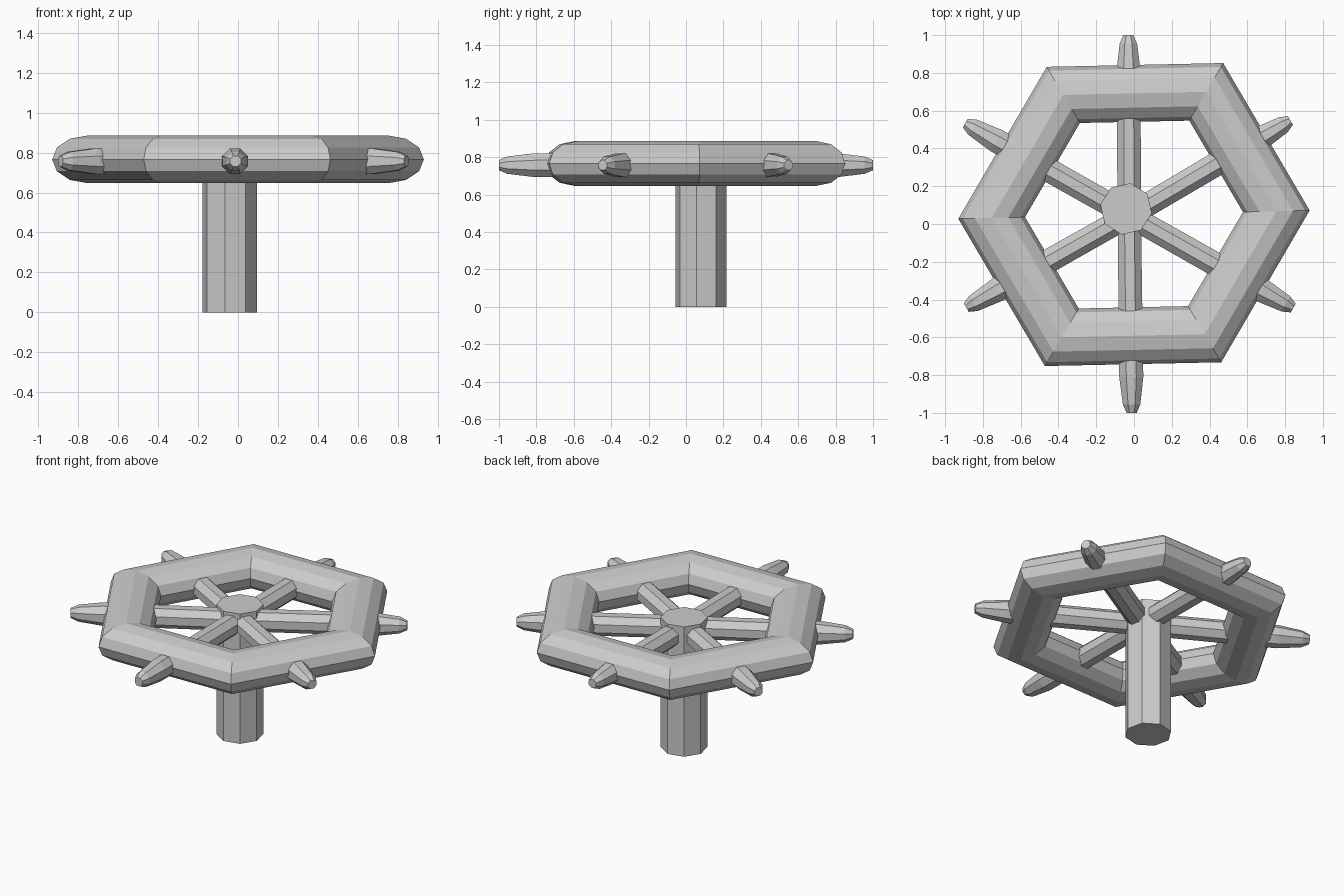
import bpy, bmesh
from math import sin, cos, pi, tau, radians
from mathutils import Vector

if "Cube" in bpy.data.objects:
    bpy.data.objects.remove(bpy.data.objects["Cube"])


def loft(name, rings, closed=False):
    """Skin a list of equal-length point rings; cap the ends unless closed."""
    bm = bmesh.new()
    vs = [[bm.verts.new(p) for p in ring] for ring in rings]
    n = len(vs[0])
    for i in range(len(vs) if closed else len(vs) - 1):
        a, b = vs[i], vs[(i + 1) % len(vs)]
        for j in range(n):
            k = (j + 1) % n
            bm.faces.new((a[j], a[k], b[k], b[j]))
    if not closed:
        bm.faces.new(vs[0])
        bm.faces.new(vs[-1])
    bmesh.ops.recalc_face_normals(bm, faces=bm.faces[:])
    mesh = bpy.data.meshes.new(name)
    bm.to_mesh(mesh)
    bm.free()
    obj = bpy.data.objects.new(name, mesh)
    bpy.context.collection.objects.link(obj)
    return obj


# Post: eight-sided column, slightly off centre
def post_ring(z):
    return [(-0.042 + 0.138 * cos(radians(35 + 45 * i)),
             0.08 + 0.138 * sin(radians(35 + 45 * i)), z) for i in range(8)]


loft("post", [post_ring(0), post_ring(0.84)])

# Rim: six-cornered ring with a flattened round section
centre = Vector((0, 0.05, 0.766))
half = [Vector((0.93, 0.022, 0)), Vector((0.472, 0.802, 0)), Vector((-0.462, 0.782, 0))]
rings = []
for v in half + [-v for v in half]:
    rings.append([centre + v * (0.81 + 0.19 * cos(tau * i / 12))
                  + Vector((0, 0, 0.119 * sin(tau * i / 12))) for i in range(12)])
loft("rim", rings, closed=True)

# Spokes: eight-sided rods running out through the rim into tapered handles
hub = Vector((-0.025, 0.045, 0.757))
tips = [(-0.03, 1.0), (0.828, 0.548), (0.843, -0.445),
        (-0.012, -1.0), (-0.888, -0.442), (-0.893, 0.534)]
for n, (x, y) in enumerate(tips):
    end = Vector((x, y, 0.757))
    d = (end - hub).normalized()
    side = Vector((-d.y, d.x, 0))
    length = (end - hub).length
    rings = []
    for t, r in ((0, 0.067), (length - 0.19, 0.069), (length - 0.045, 0.05), (length, 0.029)):
        rings.append([hub + d * t + side * r * cos(pi / 8 + tau * i / 8)
                      + Vector((0, 0, r * sin(pi / 8 + tau * i / 8))) for i in range(8)])
    loft(f"spoke_{n + 1}", rings)
